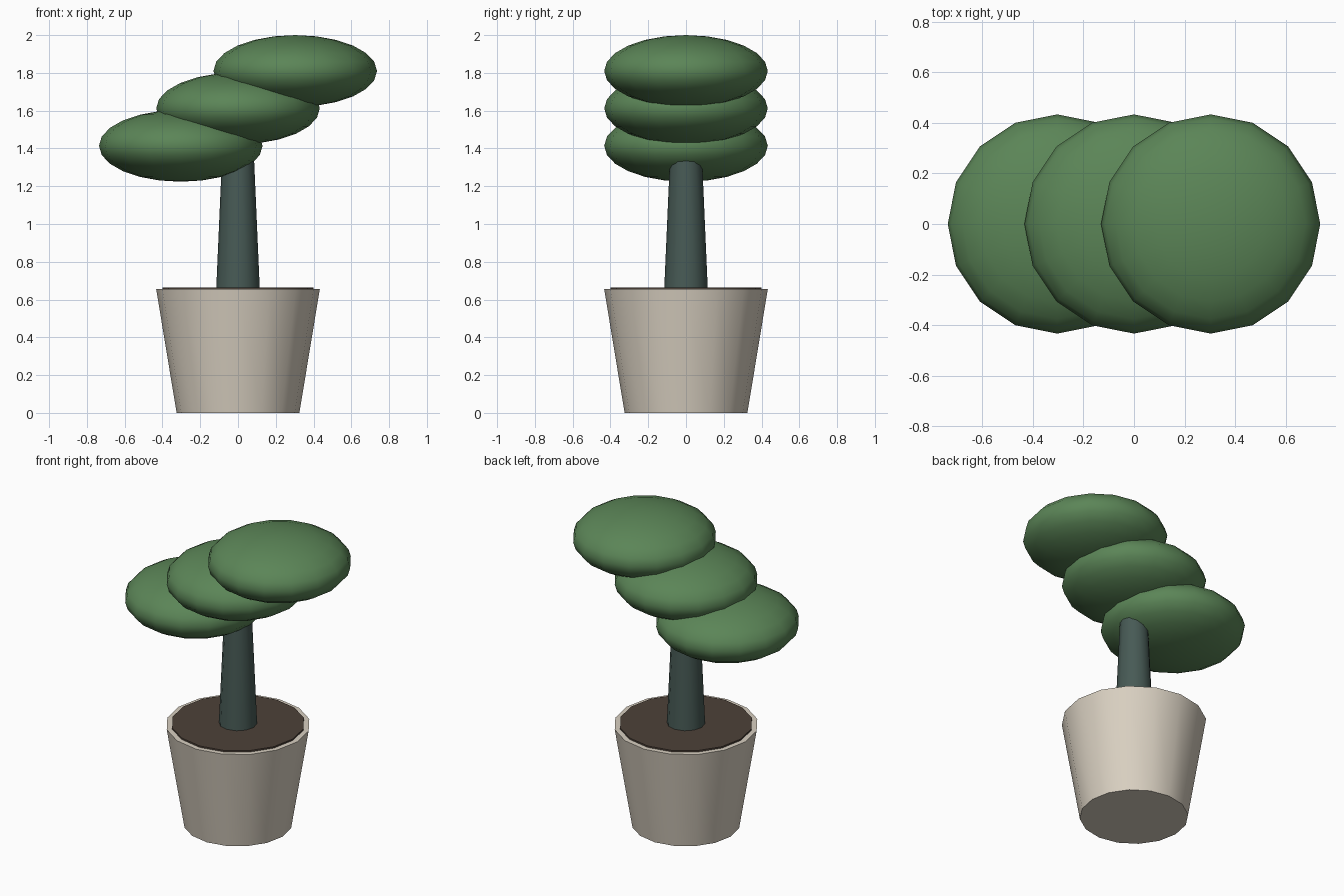
import bpy
import math

if "Cube" in bpy.data.objects:
    bpy.data.objects.remove(bpy.data.objects["Cube"], do_unlink=True)


def make_material(name, hex_code):
    """Flat colour from an sRGB hex code, stored as linear values."""
    srgb = [int(hex_code[i:i + 2], 16) / 255 for i in (0, 2, 4)]
    linear = [((c + 0.055) / 1.055) ** 2.4 for c in srgb] + [1.0]
    mat = bpy.data.materials.new(name)
    mat.use_nodes = True
    mat.diffuse_color = linear
    mat.node_tree.nodes["Principled BSDF"].inputs["Base Color"].default_value = linear
    return mat


def finish(name, mat):
    obj = bpy.context.object
    obj.name = name
    obj.data.materials.append(mat)
    bpy.ops.object.shade_smooth_by_angle(angle=math.radians(40))
    return obj


def tapered_cylinder(name, sides, r_bottom, r_top, z_bottom, z_top, mat):
    bpy.ops.mesh.primitive_cone_add(
        vertices=sides, radius1=r_bottom, radius2=r_top,
        depth=z_top - z_bottom, location=(0, 0, (z_bottom + z_top) / 2))
    return finish(name, mat)


def foliage_pad(name, x, z, mat):
    bpy.ops.mesh.primitive_uv_sphere_add(
        segments=16, ring_count=12, radius=1, location=(x, 0, z))
    bpy.context.object.scale = (0.433, 0.433, 0.19)
    bpy.ops.object.transform_apply(location=False, rotation=False, scale=True)
    return finish(name, mat)


pot_beige = make_material("pot beige", "D9D0C1")
soil_brown = make_material("soil brown", "4D4138")
trunk_grey = make_material("trunk grey green", "475A55")
leaf_green = make_material("leaf green", "5B8557")

# Planter, soil disc and trunk
tapered_cylinder("pot", 16, 0.325, 0.433, 0.0, 0.655, pot_beige)
tapered_cylinder("soil", 16, 0.40, 0.40, 0.62, 0.665, soil_brown)
tapered_cylinder("trunk", 12, 0.116, 0.08, 0.64, 1.46, trunk_grey)

# Three flattened pads stepping up from right to left
for side, step in (("right", -1), ("middle", 0), ("left", 1)):
    foliage_pad("foliage_" + side, 0.303 * step, 1.612 + 0.198 * step, leaf_green)
